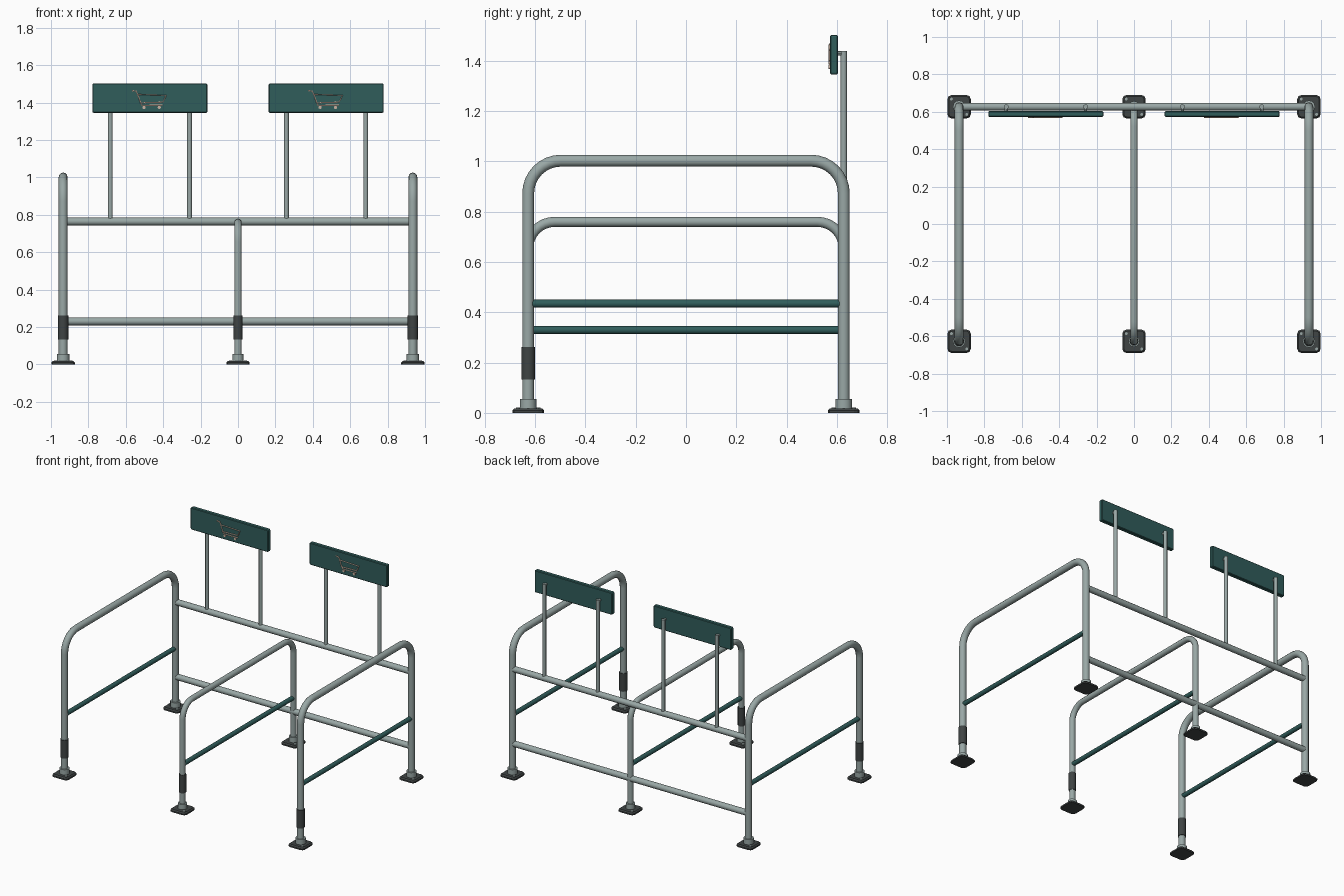
import bpy, bmesh, math
from mathutils import Vector

cube = bpy.data.objects.get("Cube")
if cube:
    bpy.data.objects.remove(cube, do_unlink=True)


def material(name, rgb):
    m = bpy.data.materials.new(name)
    m.use_nodes = True
    m.diffuse_color = (*rgb, 1)
    bsdf = m.node_tree.nodes["Principled BSDF"]
    bsdf.inputs["Base Color"].default_value = (*rgb, 1)
    bsdf.inputs["Roughness"].default_value = 0.5
    return m


STEEL = material("galvanised steel", (0.32, 0.39, 0.38))
GREEN = material("dark green", (0.03, 0.11, 0.105))
DARK = material("dark grey", (0.05, 0.058, 0.058))
BEIGE = material("pale beige", (0.6, 0.45, 0.36))


def finish(name, mesh, mat, smooth=True):
    obj = bpy.data.objects.new(name, mesh)
    bpy.context.collection.objects.link(obj)
    mesh.materials.clear()
    mesh.materials.append(mat)
    if smooth:
        bpy.ops.object.select_all(action="DESELECT")
        obj.select_set(True)
        bpy.context.view_layer.objects.active = obj
        bpy.ops.object.shade_smooth_by_angle(angle=math.radians(40))
    return obj


def tube(name, points, radius, mat, closed=False, detail=4):
    """Round bar swept along a path."""
    curve = bpy.data.curves.new(name, "CURVE")
    curve.dimensions = "3D"
    curve.bevel_depth = radius
    curve.bevel_resolution = detail
    curve.use_fill_caps = True
    spline = curve.splines.new("POLY")
    spline.points.add(len(points) - 1)
    for p, co in zip(spline.points, points):
        p.co = (*co, 1)
    spline.use_cyclic_u = closed
    temp = bpy.data.objects.new(name, curve)
    bpy.context.collection.objects.link(temp)
    graph = bpy.context.evaluated_depsgraph_get()
    mesh = bpy.data.meshes.new_from_object(temp.evaluated_get(graph))
    bpy.data.objects.remove(temp, do_unlink=True)
    return finish(name, mesh, mat)


def block(name, center, size, mat, corner, rim, top_only=False):
    """Box with rounded vertical (or depth-wise) corners and a bevelled rim."""
    axis = 2 if top_only else 1
    bm = bmesh.new()
    bmesh.ops.create_cube(bm, size=1)
    bmesh.ops.scale(bm, vec=size, verts=bm.verts)
    along = [e for e in bm.edges
             if abs((e.verts[0].co - e.verts[1].co)[axis]) > size[axis] / 2]
    bmesh.ops.bevel(bm, geom=along, offset=corner, segments=2, profile=0.5, affect="EDGES")
    half = size[axis] / 2 - 1e-5
    edges = [e for e in bm.edges
             if all(v.co[axis] > half for v in e.verts)
             or (not top_only and all(v.co[axis] < -half for v in e.verts))]
    bmesh.ops.bevel(bm, geom=edges, offset=rim, segments=1, affect="EDGES")
    bmesh.ops.translate(bm, vec=center, verts=bm.verts)
    mesh = bpy.data.meshes.new(name)
    bm.to_mesh(mesh)
    bm.free()
    return finish(name, mesh, mat, smooth=False)


LEG_Y = 0.627
SIDE_X = 0.935


def hoop_path(x, top, bend):
    """Front foot, over the top, to back foot."""
    pts = [(x, -LEG_Y, 0.01)]
    for side in (-1, 1):
        for i in range(9):
            t = math.radians(90 * i / 8)
            a = t if side < 0 else math.pi / 2 - t
            pts.append((x, side * (LEG_Y - bend + bend * math.cos(a)),
                        top - bend + bend * math.sin(a)))
    pts.append((x, LEG_Y, 0.01))
    return pts


# Three hoops with feet, sleeves and cross bars
for label, x, top, bend, r, bar_z in (
        ("right", -SIDE_X, 1.002, 0.13, 0.0235, 0.434),
        ("middle", 0, 0.759, 0.105, 0.02, 0.329),
        ("left", SIDE_X, 1.002, 0.13, 0.0235, 0.434)):
    tube(label + "_hoop", hoop_path(x, top, bend), r, STEEL)
    tube(label + "_cross_bar", [(x, -LEG_Y, bar_z), (x, LEG_Y, bar_z)], 0.016, GREEN)
    tube(label + "_sleeve", [(x, -LEG_Y, 0.132), (x, -LEG_Y, 0.262)], r + 0.004, DARK)
    for end, y in (("front", -LEG_Y), ("back", LEG_Y)):
        foot = f"{label}_{end}_"
        block(foot + "foot_plate", (x, y, 0.009), (0.125, 0.125, 0.018), DARK,
              0.022, 0.008, top_only=True)
        tube(foot + "collar", [(x, y, 0.012), (x, y, 0.055)], r + 0.01, STEEL)
        for s in (-1, 1):
            bx, by = x + s * 0.041, y - s * 0.041
            tube(foot + "bolt", [(bx, by, 0.015), (bx, by, 0.022)], 0.008, STEEL, detail=2)

# Back rails
for label, z in (("upper", 0.764), ("lower", 0.23)):
    tube(label + "_back_rail", [(-SIDE_X, LEG_Y, z), (SIDE_X, LEG_Y, z)], 0.021, STEEL)


def cart_symbol(cx):
    """Raised trolley outline on the front of a sign."""
    def place(pts):
        return [(cx + px, 0.571, pz) for px, pz in pts]
    tube("symbol_handle_and_frame", place([
        (-0.096, 1.464), (-0.073, 1.460), (-0.043, 1.385), (0.068, 1.385)]),
        0.004, BEIGE, detail=1)
    tube("symbol_basket", place([
        (-0.066, 1.443), (0.087, 1.438), (0.070, 1.402), (-0.050, 1.398)]),
        0.004, BEIGE, closed=True, detail=1)
    for wx in (-0.032, 0.05):
        tube("symbol_wheel", [(cx + wx, 0.566, 1.374), (cx + wx, 0.575, 1.374)],
             0.009, BEIGE, detail=3)


# Two signs on posts
for label, cx in (("right", -0.471), ("left", 0.471)):
    block(label + "_sign_panel", (cx, 0.588, 1.423), (0.615, 0.03, 0.158), GREEN, 0.008, 0.004)
    cart_symbol(cx)
    for s in (-1, 1):
        px = cx + s * 0.212
        tube(label + "_sign_post", [(px, 0.627, 0.764), (px, 0.627, 1.438)], 0.013, STEEL, detail=3)
        tube(label + "_sign_bracket", [(px, 0.6, 1.428), (px, 0.627, 1.428)], 0.009, STEEL, detail=2)
